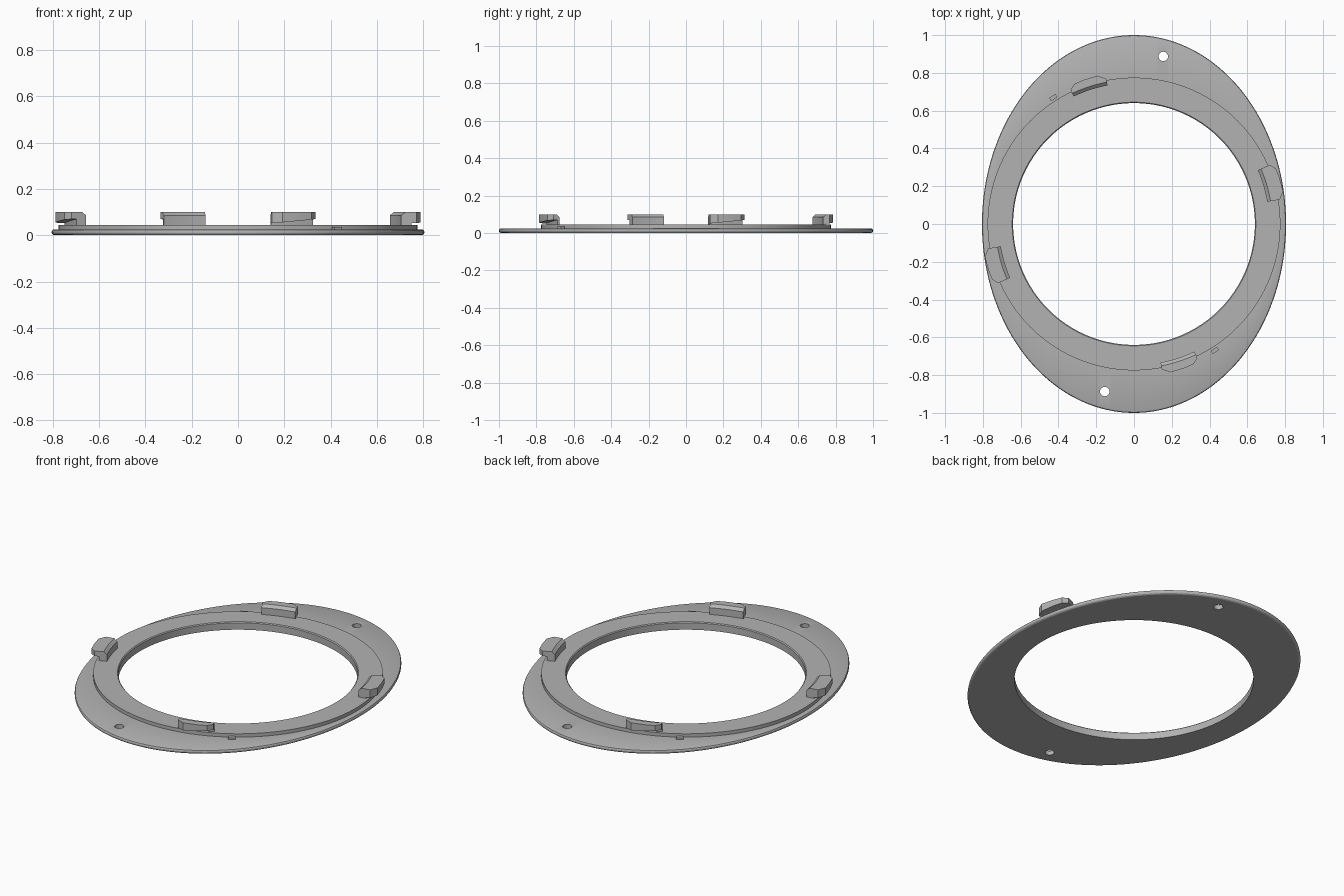
import bpy, bmesh
from math import sin, cos, pi, radians

cube = bpy.data.objects.get("Cube")
if cube:
    bpy.data.objects.remove(cube, do_unlink=True)

grey = bpy.data.materials.new("plain grey")
grey.use_nodes = True
GREY = (0.45, 0.45, 0.45, 1)
grey.diffuse_color = GREY
grey.node_tree.nodes["Principled BSDF"].inputs["Base Color"].default_value = GREY


def loft(name, loops, closed):
    """Join matching point loops with quads; cap the ends or close into a ring."""
    bm = bmesh.new()
    rows = [[bm.verts.new(p) for p in loop] for loop in loops]
    n = len(rows[0])
    pairs = list(zip(rows, rows[1:]))
    if closed:
        pairs.append((rows[-1], rows[0]))
    else:
        bm.faces.new(rows[0])
        bm.faces.new(rows[-1])
    for a, b in pairs:
        for i in range(n):
            j = (i + 1) % n
            bm.faces.new((a[i], a[j], b[j], b[i]))
    bmesh.ops.recalc_face_normals(bm, faces=bm.faces)
    mesh = bpy.data.meshes.new(name)
    bm.to_mesh(mesh)
    bm.free()
    mesh.materials.append(grey)
    obj = bpy.data.objects.new(name, mesh)
    bpy.context.collection.objects.link(obj)
    return obj


def ellipse(a, b, z, x=0, y=0, n=160):
    return [(x + a * cos(2 * pi * i / n), y + b * sin(2 * pi * i / n), z) for i in range(n)]


def polar(r, angle, z):
    return (r * cos(angle), r * sin(angle), z)


def smooth(obj):
    bpy.ops.object.select_all(action="DESELECT")
    obj.select_set(True)
    bpy.context.view_layer.objects.active = obj
    bpy.ops.object.shade_smooth_by_angle(angle=radians(25))


# Oval flange with rounded rim and raised round collar, as one closed section
section = [(0.64, 0.64, 0), (0.795, 0.99, 0), (0.802, 0.997, 0.004), (0.805, 1, 0.01),
           (0.805, 1, 0.016), (0.802, 0.997, 0.022), (0.795, 0.99, 0.025),
           (0.775, 0.775, 0.025), (0.775, 0.775, 0.045), (0.645, 0.645, 0.045),
           (0.64, 0.64, 0.04)]
flange = loft("flange", [ellipse(*s) for s in section], True)

# Two screw holes
for side, s in (("back", 1), ("front", -1)):
    cutter = loft(side + "_hole_cutter",
                  [ellipse(0.025, 0.025, z, s * 0.155, s * 0.887, 32) for z in (-0.1, 0.1)], False)
    cutter.hide_render = True
    cutter.hide_viewport = True
    cut = flange.modifiers.new(side + "_screw_hole", "BOOLEAN")
    cut.operation = "DIFFERENCE"
    cut.solver = "EXACT"
    cut.object = cutter
smooth(flange)


def bayonet_tab(name, turn, start, end, inner):
    """Hook-shaped section swept along an arc, with a ramped lip underneath."""
    # sweep fraction and lip radius: corners are clipped at both ends
    stations = [(0, 0.782), (0.06, 0.79), (0.2, 0.808), (0.4, 0.808), (0.6, 0.808),
                (0.85, 0.806), (1, 0.785)]
    loops = []
    for t, lip in stations:
        angle = turn + radians(start + t * (end - start))
        under = 0.052 + 0.018 * t
        outline = [(inner, 0.04), (inner, 0.085), (inner + 0.018, 0.1), (lip, 0.1),
                   (lip, under), (0.76, under), (0.76, 0.04)]
        loops.append([polar(r, angle, z) for r, z in outline])
    smooth(loft(name, loops, False))


bayonet_tab("left_tab", 0, 9.5, 23.5, 0.715)
bayonet_tab("back_tab", pi / 2, 10.8, 25.3, 0.747)
bayonet_tab("right_tab", pi, 9.5, 23.5, 0.715)
bayonet_tab("front_tab", 3 * pi / 2, 10.8, 25.3, 0.747)

# Small alignment nubs beside the collar
for side, turn in (("back", pi / 2), ("front", 3 * pi / 2)):
    ends = []
    for deg in (31.2, 34):
        a = turn + radians(deg)
        ends.append([polar(r, a, z) for r, z in
                     ((0.785, 0.02), (0.785, 0.035), (0.805, 0.035), (0.805, 0.02))])
    loft(side + "_nub", ends, False)
